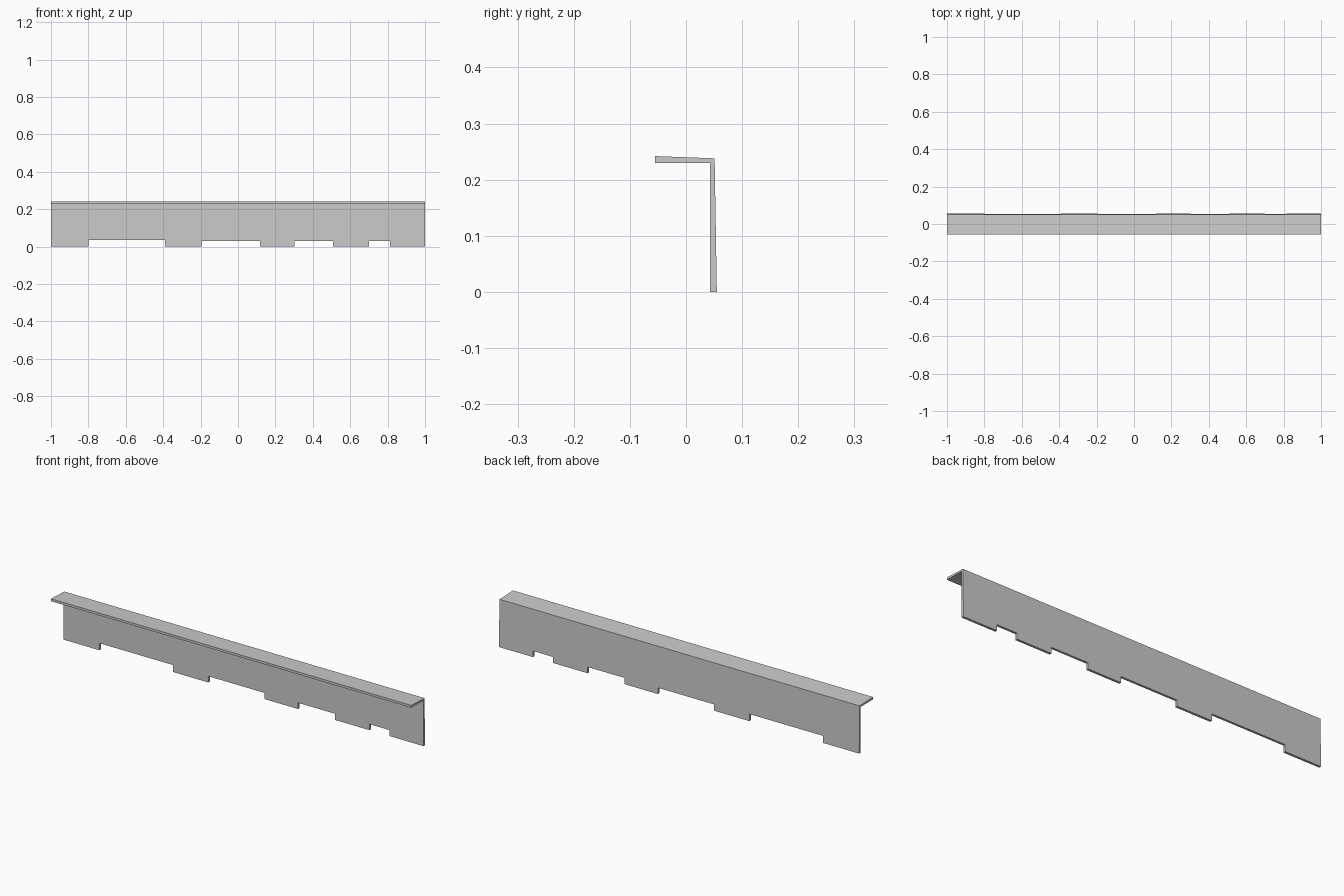
import bpy, bmesh
from mathutils import Matrix, Vector

if "Cube" in bpy.data.objects:
    bpy.data.objects.remove(bpy.data.objects["Cube"])

# L-shaped cross-section (y, z): top flange plus slightly tapered wall
PROFILE = [(0.043, 0), (0.055, 0), (0.051, 0.238), (-0.055, 0.242),
           (-0.055, 0.23), (0.043, 0.23)]
# Notches along the bottom edge: x start, x end, height
NOTCHES = [(-0.80, -0.39, 0.035), (-0.195, 0.118, 0.031),
           (0.303, 0.508, 0.031), (0.70, 0.812, 0.03)]


def make_object(name, bm):
    bmesh.ops.recalc_face_normals(bm, faces=bm.faces)
    mesh = bpy.data.meshes.new(name)
    bm.to_mesh(mesh)
    bm.free()
    obj = bpy.data.objects.new(name, mesh)
    bpy.context.collection.objects.link(obj)
    return obj


# Angle trim: profile extruded along x
bm = bmesh.new()
face = bm.faces.new([bm.verts.new((-1, y, z)) for y, z in PROFILE])
ext = bmesh.ops.extrude_face_region(bm, geom=[face], use_keep_orig=True)
bmesh.ops.translate(bm, vec=(2, 0, 0),
                    verts=[v for v in ext["geom"] if isinstance(v, bmesh.types.BMVert)])
trim = make_object("angle_trim", bm)

# Notch cutters, all in one helper object
bm = bmesh.new()
for x0, x1, h in NOTCHES:
    loc = Matrix.Translation(Vector(((x0 + x1) / 2, 0.05, (h - 0.05) / 2)))
    bmesh.ops.create_cube(bm, size=1, matrix=loc @ Matrix.Diagonal((x1 - x0, 0.06, h + 0.05, 1)))
cutter = make_object("notch_cutter", bm)
cutter.hide_render = True

# Cut the notches, then discard the helper
mod = trim.modifiers.new("notches", "BOOLEAN")
mod.operation = "DIFFERENCE"
mod.solver = "EXACT"
mod.object = cutter
bpy.context.view_layer.objects.active = trim
trim.select_set(True)
bpy.ops.object.modifier_apply(modifier=mod.name)
bpy.data.objects.remove(cutter)
